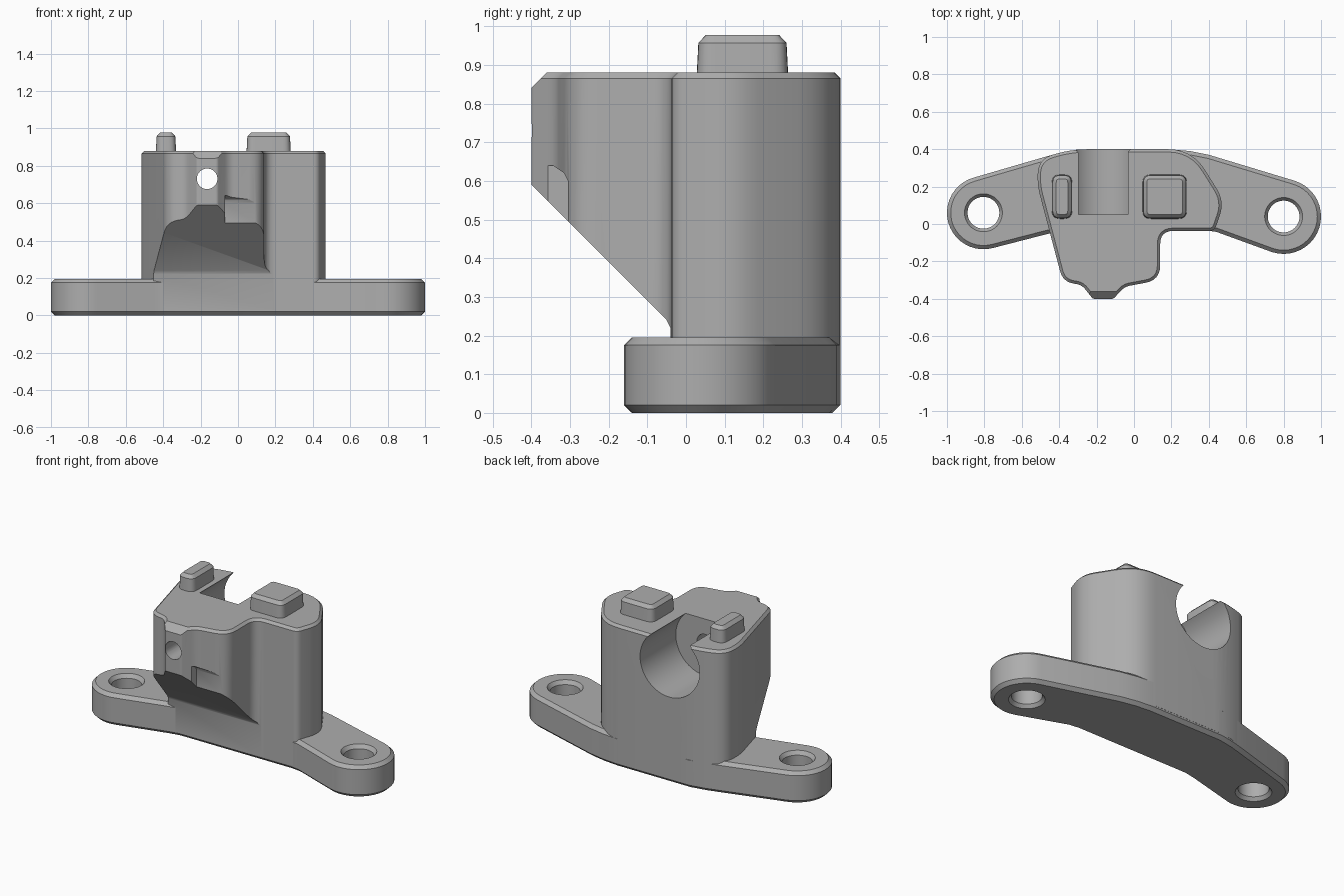
import bpy, bmesh
from math import cos, sin, radians
from mathutils import Vector

cube = bpy.data.objects.get("Cube")
if cube:
    bpy.data.objects.remove(cube)

grey = bpy.data.materials.new("plain grey")
grey.use_nodes = True
COLOUR = (0.42, 0.42, 0.42, 1)
grey.diffuse_color = COLOUR
grey.node_tree.nodes["Principled BSDF"].inputs["Base Color"].default_value = COLOUR


def arc(cx, cy, r, start, end, n=20):
    angles = [radians(start + (end - start) * i / n) for i in range(n + 1)]
    return [(cx + r * cos(a), cy + r * sin(a)) for a in angles]


def circle(cx, cy, r, n=48):
    return arc(cx, cy, r, 0, 360, n)[:-1]


def rounded(corners, steps=6):
    """Outline from (x, y, rounding) corners."""
    out = []
    for i, (x, y, r) in enumerate(corners):
        p = Vector((x, y))
        a = p + (Vector(corners[i - 1][:2]) - p).normalized() * r
        b = p + (Vector(corners[(i + 1) % len(corners)][:2]) - p).normalized() * r
        for k in range(steps + 1):
            t = k / steps
            out.append(tuple(a * (1 - t) ** 2 + p * 2 * t * (1 - t) + b * t * t))
    return out


def inset(outline, d):
    pts = [Vector(p) for p in outline]
    out = []
    for i, p in enumerate(pts):
        e1 = (p - pts[i - 1]).normalized()
        e2 = (pts[(i + 1) % len(pts)] - p).normalized()
        n1, n2 = Vector((-e1.y, e1.x)), Vector((-e2.y, e2.x))
        out.append(p + (n1 + n2) * d / (1 + n1.dot(n2)))
    return out


def solid(name, outline, levels, axis="z"):
    """Stack the outline at (height, inset) levels along an axis."""
    place = {"z": lambda u, v, w: (u, v, w),
             "x": lambda u, v, w: (w, u, v),
             "y": lambda u, v, w: (v, w, u)}[axis]
    bm = bmesh.new()
    rings = [[bm.verts.new(place(p[0], p[1], w)) for p in inset(outline, d)]
             for w, d in levels]
    n = len(outline)
    for lo, hi in zip(rings, rings[1:]):
        for i in range(n):
            j = (i + 1) % n
            bm.faces.new((lo[i], lo[j], hi[j], hi[i]))
    bm.faces.new(rings[0][::-1])
    bm.faces.new(rings[-1])
    bmesh.ops.recalc_face_normals(bm, faces=bm.faces)
    mesh = bpy.data.meshes.new(name)
    bm.to_mesh(mesh)
    bm.free()
    mesh.materials.append(grey)
    ob = bpy.data.objects.new(name, mesh)
    bpy.context.collection.objects.link(ob)
    return ob


def activate(ob):
    bpy.ops.object.select_all(action="DESELECT")
    ob.select_set(True)
    bpy.context.view_layer.objects.active = ob


def cut(ob, cutter):
    mod = ob.modifiers.new("cut", "BOOLEAN")
    mod.operation = "DIFFERENCE"
    mod.solver = "EXACT"
    mod.object = cutter
    activate(ob)
    bpy.ops.object.modifier_apply(modifier=mod.name)
    bpy.data.objects.remove(cutter)


# Swept base flange with a round lug at each end
flange = (arc(0.8, 0.04, 0.2, -108, 72)
          + [(0.4, 0.37), (0.3, 0.39), (0.2, 0.399), (-0.3, 0.399), (-0.4, 0.38), (-0.5, 0.352)]
          + arc(-0.805, 0.06, 0.195, 105, 285)
          + [(-0.45, -0.05), (-0.38, -0.036), (0.38, -0.034), (0.44, -0.042)])
base = solid("base_flange", flange, [(0, 0.02), (0.02, 0), (0.175, 0), (0.195, 0.02)])
for x, y in ((-0.805, 0.06), (0.8, 0.04)):
    cut(base, solid("hole_cutter", circle(x, y, 0.105),
                    [(-0.005, 0), (0.02, 0.02), (0.172, 0.02), (0.2, 0)]))

# Upright body with a forward nose
profile = rounded([
    (0.14, -0.037, 0.07), (0.43, -0.037, 0.03), (0.485, 0.12, 0.08),
    (0.31, 0.4, 0.13), (-0.34, 0.4, 0.1), (-0.515, 0.345, 0.08),
    (-0.515, 0.2, 0.05), (-0.38, -0.31, 0.06), (-0.28, -0.325, 0.03),
    (-0.22, -0.4, 0.01), (-0.11, -0.4, 0.01), (-0.05, -0.335, 0.03),
    (0.14, -0.3, 0.08)])
body = solid("body", profile, [(0.03, 0), (0.865, 0), (0.88, 0.015)])

# Sloped underside, shallow front recess and chamfered nose tip
cut(body, solid("slope_cutter", [(-0.5, -0.1), (-0.04, -0.1), (-0.04, 0.22),
                                 (-0.05, 0.24), (-0.5, 0.69)], [(-1, 0), (1, 0)], "x"))
cut(body, solid("recess_cutter", [(-0.5, 0.4), (-0.305, 0.4), (-0.305, 0.6),
                                  (-0.315, 0.62), (-0.345, 0.64), (-0.5, 0.64)],
                [(-0.07, 0), (0.3, 0)], "x"))
cut(body, solid("tip_cutter", [(-0.5, 0.74), (-0.34, 0.9), (-0.5, 0.95)],
                [(-1, 0), (1, 0)], "x"))

# Large open-topped bore at the back and the small screw hole in front
cut(body, solid("bore_cutter", circle(0.73, -0.165, 0.2, 64), [(0.05, 0), (0.6, 0)], "y"))
cut(body, solid("screw_cutter", circle(0.73, -0.165, 0.055, 32), [(-0.6, 0), (0.1, 0)], "y"))

# Locating pegs on top
parts = [base, body]
for name, x0, x1 in (("right_peg", -0.44, -0.33), ("left_peg", 0.045, 0.283)):
    y0, y1, r = 0.027, 0.265, 0.045
    outline = rounded([(x0, y0, r), (x1, y0, r), (x1, y1, r), (x0, y1, r)])
    parts.append(solid(name, outline, [(0.86, 0), (0.957, 0.005), (0.977, 0.024)]))

for ob in parts:
    activate(ob)
    bpy.ops.object.shade_smooth_by_angle(angle=radians(28))
